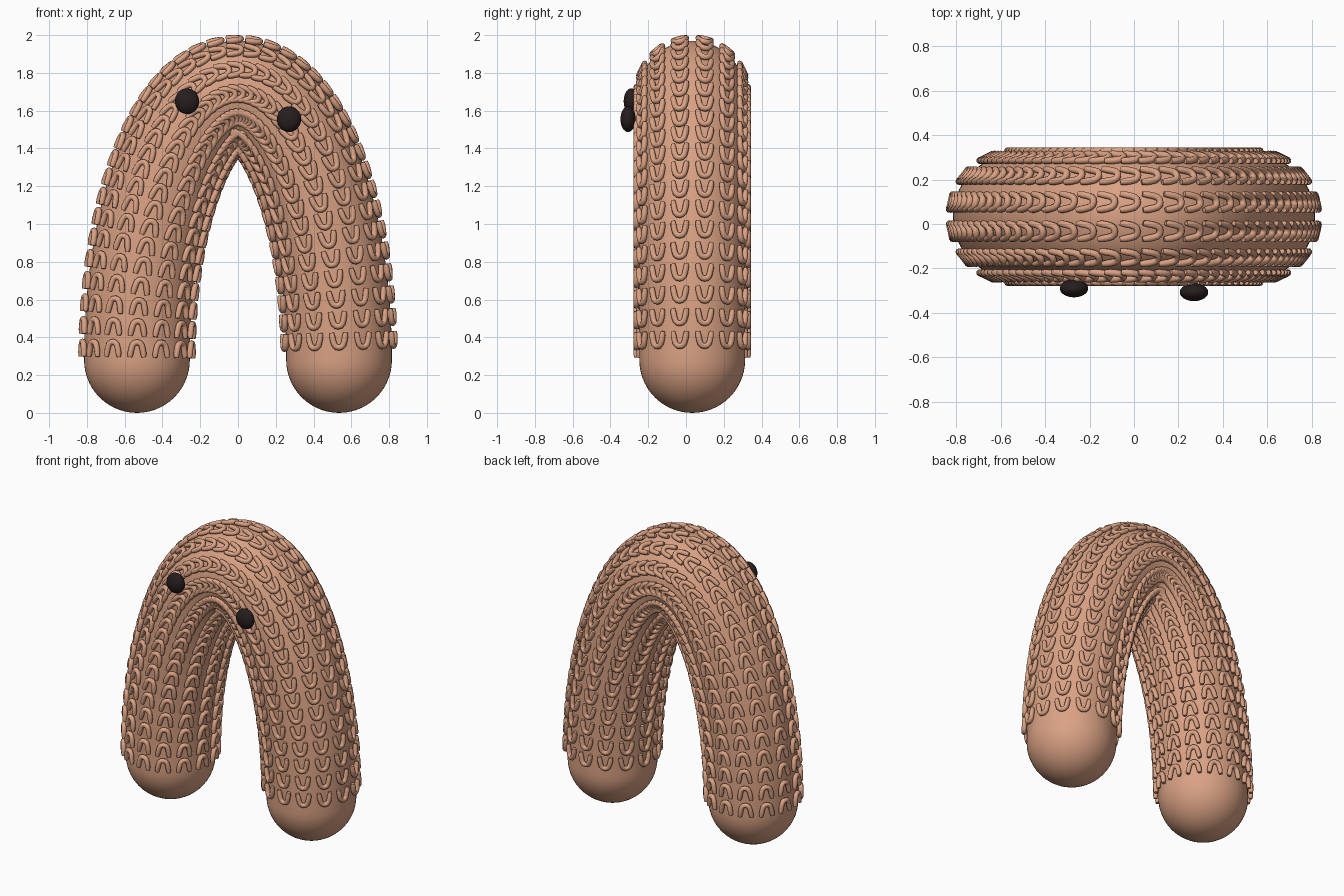
import bpy, bmesh, math
from mathutils import Vector

cube = bpy.data.objects.get("Cube")
if cube:
    bpy.data.objects.remove(cube, do_unlink=True)

HALF_SPAN, RISE, BASE_Z, MID_Y = 0.535, 1.41, 0.28, 0.033
TUBE_R, YARN_R = 0.28, 0.016
COLUMNS, ROWS, SIDES = 14, 39, 56


def material(name, color):
    mat = bpy.data.materials.new(name)
    mat.use_nodes = True
    mat.diffuse_color = color
    bsdf = next(n for n in mat.node_tree.nodes if n.type == 'BSDF_PRINCIPLED')
    bsdf.inputs["Base Color"].default_value = color
    return mat


tan = material("warm tan yarn", (0.70, 0.36, 0.23, 1))
dark = material("dark brown", (0.02, 0.013, 0.013, 1))


def add_object(name, mesh, mat):
    mesh.materials.clear()
    mesh.materials.append(mat)
    for poly in mesh.polygons:
        poly.use_smooth = True
        poly.material_index = 0
    obj = bpy.data.objects.new(name, mesh)
    bpy.context.collection.objects.link(obj)
    return obj


def arch_frame(t):
    """Centre, forward direction and outward normal on the arch, left foot to right foot."""
    c, s = math.cos(t), math.sin(t)
    centre = Vector((-HALF_SPAN * c, MID_Y, BASE_Z + RISE * s))
    forward = Vector((HALF_SPAN * s, 0, RISE * c)).normalized()
    return centre, forward, Vector((-forward.z, 0, forward.x))


def around(normal, angle):
    return normal * math.cos(angle) + Vector((0, 1, 0)) * math.sin(angle)


# Body: one tube swept along the half ellipse, closed by round feet
CAP, ARCH = 14, 100
rings = []
for i in range(1, CAP):
    a = math.pi / 2 * (1 - i / CAP)
    centre, forward, normal = arch_frame(0)
    rings.append((centre - forward * TUBE_R * math.sin(a), normal, TUBE_R * math.cos(a)))
for i in range(ARCH + 1):
    centre, forward, normal = arch_frame(math.pi * i / ARCH)
    rings.append((centre, normal, TUBE_R))
for i in range(1, CAP):
    a = math.pi / 2 * i / CAP
    centre, forward, normal = arch_frame(math.pi)
    rings.append((centre + forward * TUBE_R * math.sin(a), normal, TUBE_R * math.cos(a)))

bm = bmesh.new()
loops = [[bm.verts.new(c + around(n, math.tau * k / SIDES) * r) for k in range(SIDES)]
         for c, n, r in rings]
for low, high in zip(loops, loops[1:]):
    for k in range(SIDES):
        j = (k + 1) % SIDES
        bm.faces.new((low[k], low[j], high[j], high[k]))
for loop, side in ((loops[0], -1), (loops[-1], 1)):
    tip = bm.verts.new((side * HALF_SPAN, MID_Y, BASE_Z - TUBE_R))
    for k in range(SIDES):
        bm.faces.new((loop[k], loop[(k + 1) % SIDES], tip))
bmesh.ops.recalc_face_normals(bm, faces=bm.faces)
body_mesh = bpy.data.meshes.new("arched_body")
bm.to_mesh(body_mesh)
bm.free()
add_object("arched_body", body_mesh, tan)

# Stitches: a U of yarn (across, along) repeated around and along the tube
half_u = [(0.037, -0.042), (0.034, -0.02), (0.029, 0.005), (0.023, 0.024), (0.013, 0.034)]
stitch = half_u + [(0, 0.037)] + [(-u, v) for u, v in reversed(half_u)]

curve = bpy.data.curves.new("yarn", 'CURVE')
curve.dimensions = '3D'
curve.bevel_depth = YARN_R
curve.bevel_resolution = 2
curve.use_fill_caps = True
for row in range(ROWS):
    centre, forward, normal = arch_frame(0.04 + 0.0797 * row)
    for column in range(COLUMNS):
        out = around(normal, math.tau * column / COLUMNS - math.pi / 2)
        across = forward.cross(out)
        seat = centre + out * (TUBE_R + YARN_R)
        spline = curve.splines.new('POLY')
        spline.points.add(len(stitch) - 1)
        for point, (u, v) in zip(spline.points, stitch):
            point.co = (*(seat + across * u + forward * v), 1)
        spline.points[0].radius = spline.points[-1].radius = 0.75

yarn = bpy.data.objects.new("yarn", curve)
bpy.context.collection.objects.link(yarn)
graph = bpy.context.evaluated_depsgraph_get()
stitch_mesh = bpy.data.meshes.new_from_object(yarn.evaluated_get(graph))
bpy.data.objects.remove(yarn, do_unlink=True)
stitches = add_object("knit_stitches", stitch_mesh, tan)
bpy.context.view_layer.objects.active = stitches
stitches.select_set(True)
bpy.ops.object.shade_smooth_by_angle(angle=math.radians(50))

# Eyes: flattened dark beads on the front, set at uneven heights
for name, place in (("right_eye", (-0.27, -0.29, 1.65)), ("left_eye", (0.27, -0.307, 1.555))):
    bm = bmesh.new()
    bmesh.ops.create_uvsphere(bm, u_segments=32, v_segments=16, radius=1)
    bmesh.ops.scale(bm, vec=(0.064, 0.04, 0.068), verts=bm.verts)
    mesh = bpy.data.meshes.new(name)
    bm.to_mesh(mesh)
    bm.free()
    add_object(name, mesh, dark).location = place
